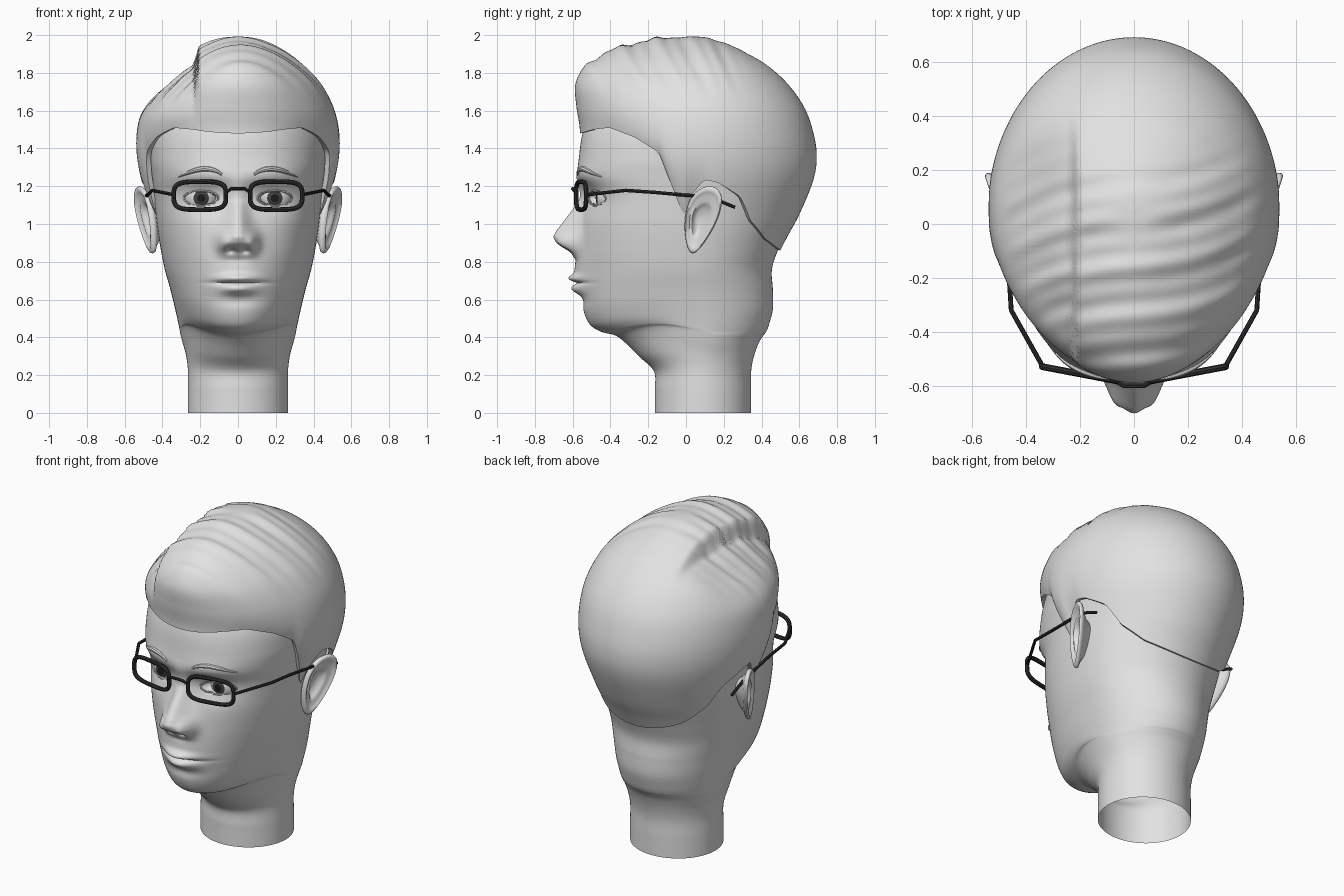
import bpy, bmesh, math
from math import sin, cos, pi, exp
from mathutils import Vector
from mathutils.bvhtree import BVHTree

if "Cube" in bpy.data.objects:
    bpy.data.objects.remove(bpy.data.objects["Cube"])


def material(name, value):
    m = bpy.data.materials.new(name)
    m.use_nodes = True
    m.diffuse_color = (value, value, value, 1)
    m.node_tree.nodes["Principled BSDF"].inputs["Base Color"].default_value = m.diffuse_color
    return m


CLAY = material("clay grey", 0.76)
FRAME = material("frame charcoal", 0.03)
IRIS = material("iris dark grey", 0.05)
PUPIL = material("pupil black", 0.01)


def finish(ob, mats, angle=40):
    for m in mats:
        ob.data.materials.append(m)
    bpy.ops.object.select_all(action='DESELECT')
    ob.select_set(True)
    bpy.context.view_layer.objects.active = ob
    if ob.type == 'CURVE':
        bpy.ops.object.convert(target='MESH')
    bpy.ops.object.shade_smooth_by_angle(angle=math.radians(angle))
    return ob


def loft(name, rings, mats, angle=40):
    """Skin a stack of closed rings that share one point count."""
    bm = bmesh.new()
    rows = [[bm.verts.new(p) for p in ring] for ring in rings]
    n = len(rows[0])
    for a, b in zip(rows, rows[1:]):
        for i in range(n):
            j = (i + 1) % n
            bm.faces.new((a[i], a[j], b[j], b[i]))
    bmesh.ops.remove_doubles(bm, verts=bm.verts, dist=1e-5)
    bmesh.ops.recalc_face_normals(bm, faces=bm.faces)
    me = bpy.data.meshes.new(name)
    bm.to_mesh(me)
    bm.free()
    ob = bpy.data.objects.new(name, me)
    bpy.context.collection.objects.link(ob)
    return finish(ob, mats, angle)


def tube(name, pts, radius, mat, closed=False, radii=None):
    cu = bpy.data.curves.new(name, 'CURVE')
    cu.dimensions = '3D'
    cu.bevel_depth = radius
    cu.bevel_resolution = 2
    cu.use_fill_caps = True
    sp = cu.splines.new('POLY')
    sp.points.add(len(pts) - 1)
    for i, p in enumerate(pts):
        sp.points[i].co = (*p, 1)
        sp.points[i].radius = radii[i] if radii else 1
    sp.use_cyclic_u = closed
    ob = bpy.data.objects.new(name, cu)
    bpy.context.collection.objects.link(ob)
    return finish(ob, [mat])


def spline(rows, u):
    """Catmull-Rom through table rows."""
    i = min(int(u), len(rows) - 2)
    t = u - i
    a, b, c, d = (rows[max(0, min(len(rows) - 1, i + k))] for k in (-1, 0, 1, 2))
    return [q + t / 2 * (r - p + t * (2 * p - 5 * q + 4 * r - s + t * (3 * (q - r) + s - p)))
            for p, q, r, s in zip(a, b, c, d)]


def lerp_table(table, x):
    for (a, p), (b, q) in zip(table, table[1:]):
        if x <= b:
            return p + (q - p) * max(0, (x - a) / (b - a))
    return table[-1][1]


def step(a, b, x):
    t = max(0, min(1, (x - a) / (b - a)))
    return t * t * (3 - 2 * t)


def power(v, n):
    return math.copysign(abs(v) ** (2 / n), v)


def oval(theta, front, back, width, yc, n):
    s, c = sin(theta), cos(theta)
    depth = yc - front if c > 0 else back - yc
    return width * power(s, n), yc - depth * power(c, n)


def bell(x, z, cx, cz, sx, sz):
    return exp(-((x - cx) / sx) ** 2 / 2 - ((z - cz) / sz) ** 2 / 2)


EYE_X, EYE_Z = 0.195, 1.137

# Head and neck: height, front, back, half width, centre, front roundness
HEAD = [(0, -.165, .345, .265, .09, 2), (.12, -.165, .345, .265, .09, 2),
        (.22, -.17, .345, .265, .09, 2), (.3, -.25, .36, .276, .09, 2),
        (.37, -.32, .385, .296, .09, 1.9), (.41, -.375, .41, .306, .09, 1.9),
        (.43, -.45, .425, .31, .08, 1.95), (.47, -.51, .44, .318, .08, 2.05),
        (.55, -.542, .46, .335, .07, 2.15), (.65, -.55, .46, .358, .06, 2.2),
        (.76, -.555, .455, .388, .05, 2.2), (.87, -.56, .49, .41, .05, 2.25),
        (1, -.555, .545, .43, .05, 2.3), (1.15, -.545, .6, .445, .05, 2.3),
        (1.25, -.572, .63, .456, .05, 2.35), (1.35, -.567, .635, .468, .05, 2.3),
        (1.5, -.54, .61, .465, .05, 2.1), (1.65, -.45, .53, .4, .05, 2),
        (1.78, -.28, .36, .26, .05, 2), (1.82, .05, .05, 0, .05, 2)]
NOSE = [(.81, 0), (.85, .035), (.875, .08), (.9, .12), (.93, .14), (.96, .13),
        (1.05, .07), (1.13, .022), (1.22, .01), (1.3, 0)]


def face_relief(x, z):
    """Forward push of the facial features."""
    ax = abs(x)
    f = lerp_table(NOSE, z) * exp(-(x / (.034 + .02 * step(1.1, .93, z))) ** 2 / 2)
    f += .056 * bell(ax, z, .075, .9, .026, .038)            # nostril wings
    f -= .025 * bell(ax, z, .04, .86, .016, .01)             # nostrils
    f += .035 * bell(x, z, 0, .74, .12, .09)                 # mouth mound
    f += .036 * bell(x, z, 0, .712, .07, .016)               # upper lip
    f += .034 * bell(x, z, 0, .655, .06, .019)               # lower lip
    f -= .026 * bell(x, z, 0, .688, .085, .006)              # mouth line
    f -= .013 * bell(x, z, 0, .595, .08, .025)
    f -= .03 * bell(ax, z, EYE_X - .02, EYE_Z, .08, .06)     # eye sockets
    f += .01 * bell(ax, z, .19, 1.26, .1, .03)               # brow ridge
    e = math.hypot((ax - EYE_X) / .085, (z - EYE_Z) / .035)
    return f - .09 * step(1.05, .85, e)                      # eye openings


def head_ring(u, count=160):
    z, front, back, w, yc, n = spline(HEAD, u)
    ring = []
    for i in range(count):
        phi = 2 * pi * i / count
        theta = phi - .5 * sin(phi)
        x, y = oval(theta, front, back, w, yc, n if cos(theta) > 0 else 2)
        jaw = step(-.3, .7, cos(theta)) * sin(theta) ** 2
        zz = z + .07 * exp(-((z - .43) / .13) ** 2 / 2) * jaw * step(0, .2, z)
        if cos(theta) > 0:
            y -= face_relief(x, zz) * step(0, .3, cos(theta))
        ring.append((x, y, zz))
    return ring


STEPS = 14
head = loft("head", [head_ring(k / STEPS) for k in range((len(HEAD) - 1) * STEPS + 1)], [CLAY], 60)
skin = BVHTree.FromPolygons([v.co for v in head.data.vertices],
                            [p.vertices for p in head.data.polygons])


def on_face(x, z):
    hit = skin.ray_cast(Vector((x, -2, z)), Vector((0, 1, 0)))[0]
    return (x, hit.y, z)


# Hair cap: height, front, back, half width
HAIR = [(.8, -.56, .47, .41), (.93, -.57, .535, .435), (1.05, -.57, .6, .465),
        (1.235, -.57, .675, .52), (1.37, -.565, .692, .54), (1.5, -.562, .67, .535),
        (1.62, -.58, .625, .505), (1.74, -.585, .54, .44), (1.84, -.53, .43, .345),
        (1.91, -.42, .31, .25), (1.96, -.27, .2, .15), (1.985, -.12, .12, .07),
        (1.993, .05, .05, 0)]
HAIRLINE = [(-.565, 1.48), (-.5, 1.5), (-.42, 1.51), (-.29, 1.46), (-.155, 1.38), (-.095, 1.235),
            (-.015, 1.04), (.03, 1.155), (.1, 1.235), (.17, 1.22), (.304, 1.145),
            (.394, 1.02), (.54, .92), (.685, .86)]


def hair_column(theta, rows=64):
    s, c = sin(theta), cos(theta)
    low = lerp_table(HAIRLINE, .05 - (.615 if c > 0 else .635) * c)
    a, b = 0, len(HAIR) - 1
    for _ in range(30):
        m = (a + b) / 2
        a, b = (m, b) if spline(HAIR, m)[0] < low else (a, m)
    col = []
    for k in range(rows + 1):
        z, front, back, w = spline(HAIR, a + (len(HAIR) - 1 - a) * k / rows)
        x, y = oval(theta, front, back, w, .05, 2)
        # hug the temples along the edge
        hug = 1 - .06 * s * s * step(-.2, .1, c) * exp(-k / 5)
        x, y = x * hug, .05 + (y - .05) * hug
        if k == 0:
            col.append((x * .95, .05 + (y - .05) * .95, z + .004))
        # combed locks on the top
        comb = 30 * y - 14 * x + 2 * sin(5 * x)
        wave = sin(comb) + .6 * sin(2.3 * comb + 4 * x)
        rise = .007 * wave * step(1.6, 1.82, z) * step(.4, 0, y) * step(0, .2, math.hypot(x, y - .05))
        # side parting
        part = step(.205, .235, -x) * step(.45, .1, y) * step(1.5, 1.85, z)
        col.append((x, y + .035 * part * step(0, -.4, y), z + rise - .085 * part))
    return col


columns = [hair_column(2 * pi * i / 192) for i in range(192)]
loft("hair", list(zip(*columns)), [CLAY], 50)

# Ear section: fraction of outline, outward height
EAR = [(0, -.03), (.3, -.03), (.45, -.012), (.56, .002), (.7, -.002), (.82, .01), (.92, .016),
       (.98, .01), (1, 0), (.96, -.014), (.8, -.025), (.6, -.05), (.4, -.1)]


def ear_point(side, r, out, t):
    b = .178 * sin(t) * r
    a = r * .086 * cos(t) * (1 + .35 * sin(t)) + .25 * b
    return side * (.486 + .4 * a + .09 * b + out), .08 + a, 1.022 + b


for side, label in ((1, "left"), (-1, "right")):
    loft(label + "_ear", [[ear_point(side, r, o, 2 * pi * i / 40) for i in range(40)] for r, o in EAR],
         [CLAY], 70)

    # Eyeball with iris and pupil facing forward
    bpy.ops.mesh.primitive_uv_sphere_add(segments=32, ring_count=40, radius=.09,
                                         location=(side * EYE_X, -.388, EYE_Z), rotation=(pi / 2, 0, 0))
    eye = bpy.context.object
    eye.name = label + "_eye"
    finish(eye, [CLAY, IRIS, PUPIL])
    for p in eye.data.polygons:
        tilt = p.center.normalized().z
        p.material_index = 2 if tilt > cos(.24) else 1 if tilt > cos(.47) else 0

    # Eyelid rim
    lid = [2 * pi * i / 32 for i in range(32)]
    tube(label + "_eyelid", [on_face(side * (EYE_X + .092 * cos(t)), EYE_Z + .039 * sin(t)) for t in lid],
         .006, CLAY, True)

    # Eyebrow
    f = [i / 12 for i in range(13)]
    tube(label + "_eyebrow", [on_face(side * (.085 + .23 * t), 1.262 + .035 * sin(pi * t ** .8) - .012 * t)
                              for t in f],
         .014, CLAY, radii=[.25 + .75 * sin(pi * (.1 + .9 * t)) for t in f])

    # Spectacle rim, wrapped slightly around the face
    rim = []
    for i in range(48):
        t = 2 * pi * i / 48
        x = .202 + .138 * power(cos(t), 3.6)
        rim.append((side * x, -.582 + .19 * (x - .06), 1.15 + .074 * power(sin(t), 3.6)))
    tube(label + "_glasses_rim", rim, .0125, FRAME, True)

    # Temple arm running over the ear
    arm = [(.34, -.525, 1.155), (.455, -.32, 1.178), (.465, -.16, 1.167), (.478, -.03, 1.155),
           (.49, .1, 1.145), (.495, .17, 1.125), (.495, .26, 1.088)]
    tube(label + "_glasses_arm", [(side * x, y, z) for x, y, z in arm], .009, FRAME)

# Bridge over the nose
tube("glasses_bridge", [(-.068, -.582, 1.165), (-.035, -.6, 1.187), (.035, -.6, 1.187),
                        (.068, -.582, 1.165)], .009, FRAME)
